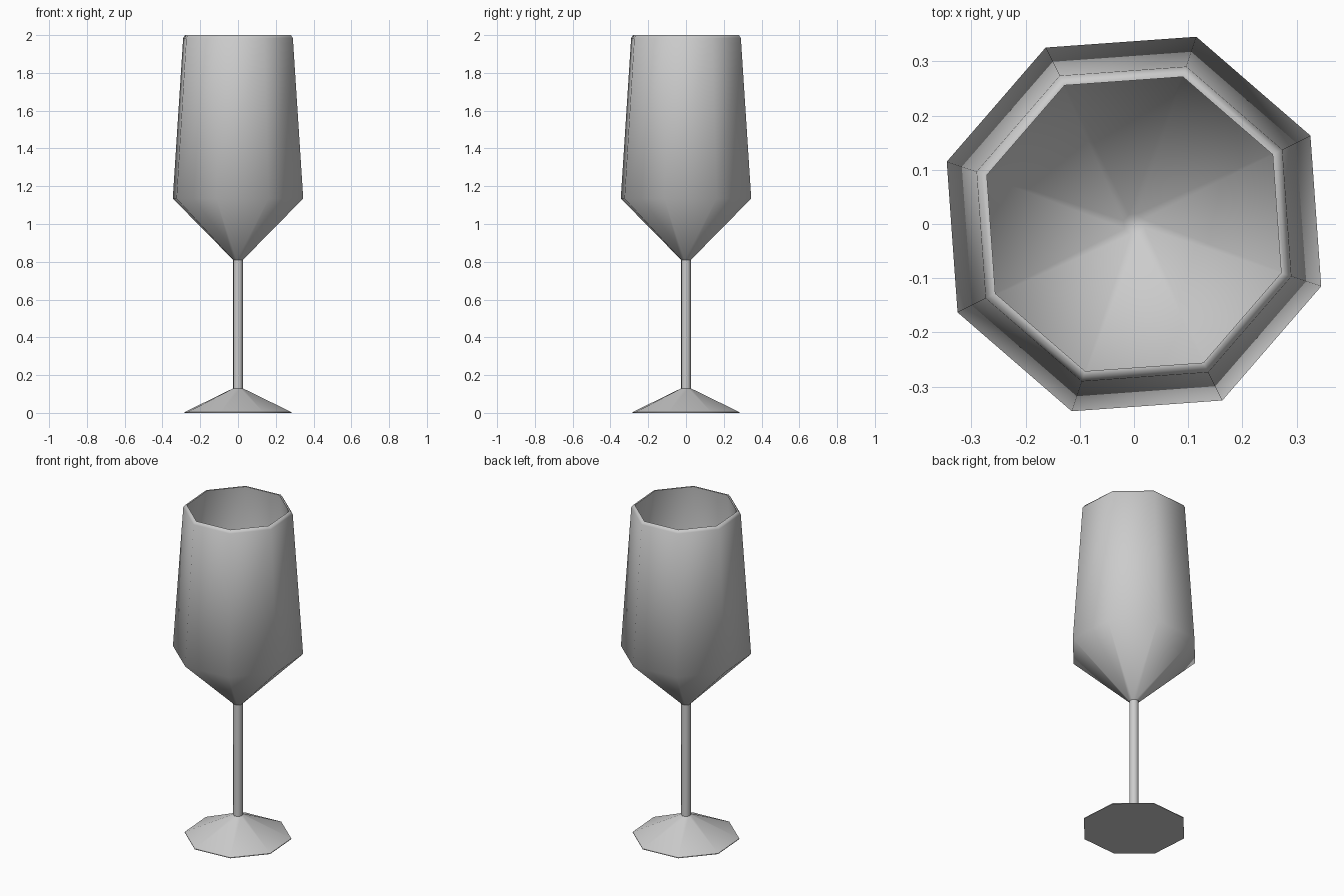
import bpy, bmesh
from math import cos, sin, radians, pi

cube = bpy.data.objects.get("Cube")
if cube:
    bpy.data.objects.remove(cube)

SIDES = 8
TWIST = radians(26.6)

glass = bpy.data.materials.new("grey_glass")
glass.use_nodes = True
colour = (0.6, 0.6, 0.6, 1)
glass.diffuse_color = colour
glass.node_tree.nodes["Principled BSDF"].inputs["Base Color"].default_value = colour


def lathe(name, profile, cap_start=False, cap_end=False, angle=60):
    """Turn a (radius, height) profile into an eight-sided part."""
    bm = bmesh.new()
    rings = []
    for r, z in profile:
        angles = [TWIST + 2 * pi * i / SIDES for i in range(SIDES)]
        rings.append([bm.verts.new((r * cos(a), r * sin(a), z)) for a in angles])
    for low, high in zip(rings, rings[1:]):
        for i in range(SIDES):
            j = (i + 1) % SIDES
            bm.faces.new((low[i], low[j], high[j], high[i]))
    if cap_start:
        bm.faces.new(rings[0][::-1])
    if cap_end:
        bm.faces.new(rings[-1])
    mesh = bpy.data.meshes.new(name)
    bm.to_mesh(mesh)
    bm.free()
    mesh.materials.append(glass)
    obj = bpy.data.objects.new(name, mesh)
    bpy.context.collection.objects.link(obj)
    bpy.ops.object.select_all(action="DESELECT")
    obj.select_set(True)
    bpy.context.view_layer.objects.active = obj
    bpy.ops.object.shade_smooth_by_angle(angle=radians(angle))
    return obj


# Foot: shallow cone with a thin sharp edge
lathe("foot", [(0.298, 0), (0.298, 0.004), (0.027, 0.13)], cap_start=True)

# Stem
lathe("stem", [(0.027, 0.13), (0.027, 0.81)])

# Bowl: outer wall, bevelled rim, then inner wall down to a closed bottom
lathe("bowl", [(0.027, 0.81), (0.364, 1.135), (0.306, 1.985), (0.295, 2.0),
               (0.286, 2.0), (0.354, 1.14), (0.02, 0.83)], cap_end=True)
